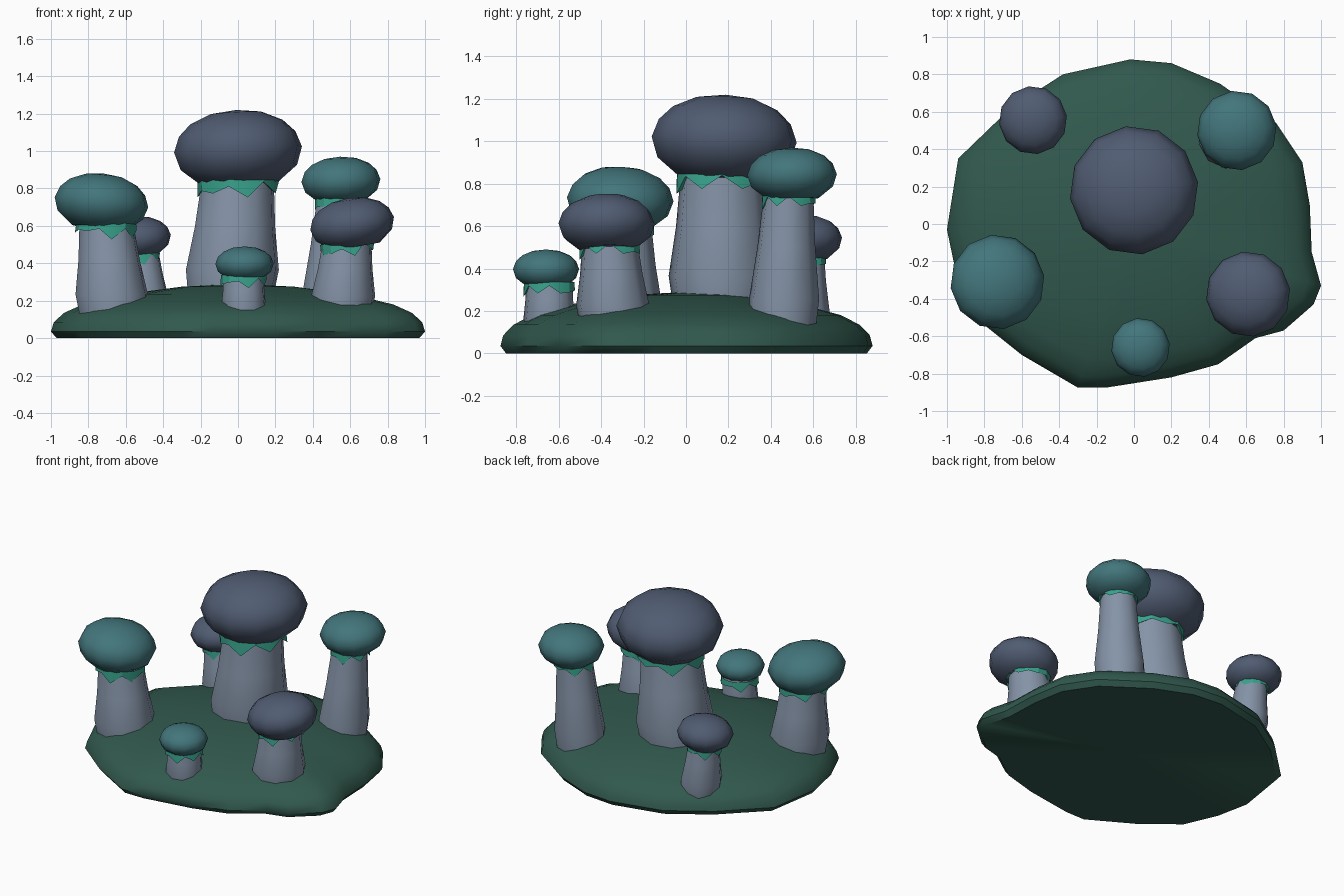
import bpy, bmesh
from math import sin, cos, pi, radians
from mathutils import Vector, Matrix
from mathutils.bvhtree import BVHTree

if "Cube" in bpy.data.objects:
    bpy.data.objects.remove(bpy.data.objects["Cube"])


def material(name, rgb):
    m = bpy.data.materials.new(name)
    m.use_nodes = True
    m.diffuse_color = (*rgb, 1)
    m.node_tree.nodes["Principled BSDF"].inputs["Base Color"].default_value = (*rgb, 1)
    return m


MOSS = material("moss green", (0.031, 0.1, 0.075))
STEM = material("pale blue grey", (0.235, 0.295, 0.39))
SLATE = material("slate blue", (0.08, 0.107, 0.168))
TEAL = material("teal", (0.055, 0.18, 0.2))
COLLAR = material("bright teal", (0.04, 0.36, 0.26))


def finish(bm, name, mat, angle=50):
    mesh = bpy.data.meshes.new(name)
    bm.to_mesh(mesh)
    bm.free()
    mesh.materials.append(mat)
    ob = bpy.data.objects.new(name, mesh)
    bpy.context.collection.objects.link(ob)
    bpy.ops.object.select_all(action="DESELECT")
    ob.select_set(True)
    bpy.context.view_layer.objects.active = ob
    bpy.ops.object.shade_smooth_by_angle(angle=radians(angle))
    return ob


def loft(rings, bottom=None, top=None):
    """Skin a stack of point rings, optionally closed by a fan at each end."""
    bm = bmesh.new()
    rows = [[bm.verts.new(p) for p in ring] for ring in rings]
    n = len(rows[0])
    for a, b in zip(rows, rows[1:]):
        for i in range(n):
            j = (i + 1) % n
            bm.faces.new((a[i], a[j], b[j], b[i]))
    for row, point, flip in ((rows[0], bottom, True), (rows[-1], top, False)):
        if point is not None:
            tip = bm.verts.new(point)
            for i in range(n):
                a, b = row[i], row[(i + 1) % n]
                bm.faces.new((b, a, tip) if flip else (a, b, tip))
    return bm


def circle(x, y, z, r, n, turn=0.0):
    return [(x + r * cos(2 * pi * i / n + turn), y + r * sin(2 * pi * i / n + turn), z)
            for i in range(n)]


# Mossy mound: irregular outline scaled inward ring by ring
OUTLINE = [(1, -.33), (.95, -.15), (.94, .1), (.9, .33), (.76, .54), (.46, .75),
           (.2, .86), (-.02, .88), (-.38, .8), (-.66, .62), (-.94, .35), (-1, -.03),
           (-.95, -.27), (-.85, -.5), (-.6, -.7), (-.3, -.875), (-.15, -.875), (.2, -.82),
           (.45, -.75), (.65, -.61), (.8, -.57), (.96, -.43)]
MOUND = [(.97, 0), (1, .035), (.985, .085), (.93, .135), (.83, .18), (.6, .235), (.3, .275)]
finish(loft([[(x * s, y * s, z) for x, y in OUTLINE] for s, z in MOUND],
            (0, 0, 0), (0, 0, .29)), "mossy_mound", MOSS)

CAP = [(.58, 0), (.91, .23), (1, .47), (.91, .68), (.72, .84), (.4, .96)]
SPOTS = [(-.57, -.53), (.24, -.54), (.74, -.15)]


def add_spots(name, tree, matrix, size):
    """Thin round plates laid on the cap surface."""
    for k, (u, v) in enumerate(SPOTS):
        hit, normal, _, _ = tree.ray_cast(Vector((u * size, v * size, 2)), Vector((0, 0, -1)))
        side = normal.orthogonal().normalized()
        other = normal.cross(side)

        def land(a, r):
            start = hit + normal * .2 + (side * cos(a) + other * sin(a)) * r
            p = tree.ray_cast(start, -normal)[0] or start - normal * .2
            return p + normal * .005

        rings = [[land(2 * pi * i / 9, r * size) for i in range(9)] for r in (.175, .12, .06)]
        bm = loft(rings, top=hit + normal * .005)
        bm.transform(matrix)
        finish(bm, f"{name}_spot_{k + 1}", STEM)


def mushroom(name, cap_mat, cap, tilt, base, top, spotted=False):
    """cap: x, y, radius, low z, high z; base and top of stem: x, y, radius, z."""
    # Stem, bulging low and narrowing into the ground
    rings = []
    for t, swell in ((0, .88), (.25, 1.04), (.6, .99), (1, 1)):
        x, y, r, z = (a + (b - a) * t for a, b in zip(base, top))
        rings.append(circle(x, y, z, r * swell, 10, .2))
    finish(loft(rings, (*base[:2], base[3]), (*top[:2], top[3])), name + "_stem", STEM)

    # Cap
    x, y, r, low, high = cap
    h = high - low
    matrix = (Matrix.Translation((x, y, low + h * .47)) @ Matrix.Rotation(radians(tilt[1]), 4, "Y")
              @ Matrix.Rotation(radians(tilt[0]), 4, "X"))
    bm = loft([circle(0, 0, (f - .47) * h, s * r * 1.015, 12, .13) for s, f in CAP],
              (0, 0, -.47 * h), (0, 0, .53 * h))
    tree = BVHTree.FromBMesh(bm)
    bm.transform(matrix)
    finish(bm, name + "_cap", cap_mat, 40)
    if spotted:
        add_spots(name, tree, matrix, r)

    # Ragged collar hugging the top of the stem
    tx, ty, tr, _ = top
    n = 14
    upper = circle(0, 0, .12 * h, tr * 1.1, n)
    lower = [(p[0], p[1], (-.1 if i % 2 else .02) * h - .015 * (i % 3))
             for i, p in enumerate(circle(0, 0, 0, tr * 1.13, n))]
    inner = [(p[0], p[1], p[2] + .02) for p in lower]
    inner = [(a * .87, b * .87, c) for a, b, c in inner]
    bm = loft([inner, lower, upper])
    bm.transform(Matrix.Translation((tx, ty, low)) @ Matrix.Rotation(radians(tilt[1]), 4, "Y"))
    finish(bm, name + "_collar", COLLAR, 25)


mushroom("tall_centre", SLATE, (0, .18, .34, .82, 1.22), (-2, -3),
         (-.04, .17, .26, .2), (0, .17, .195, .86), True)
mushroom("right_front", TEAL, (-.73, -.31, .25, .59, .88), (-3, 6),
         (-.665, -.31, .205, .1), (-.705, -.31, .145, .63))
mushroom("right_back", SLATE, (-.54, .555, .18, .44, .65), (3, -4),
         (-.49, .54, .14, .1), (-.53, .55, .1, .5), True)
mushroom("left_back", TEAL, (.55, .5, .21, .73, .97), (1, -2),
         (.5, .455, .175, .08), (.54, .485, .115, .78))
mushroom("left_front", SLATE, (.61, -.375, .225, .49, .75), (1, -9),
         (.555, -.34, .18, .12), (.585, -.36, .13, .54), True)
mushroom("small_front", TEAL, (.035, -.66, .155, .315, .49), (0, 0),
         (.03, -.645, .12, .1), (.03, -.645, .11, .36))
